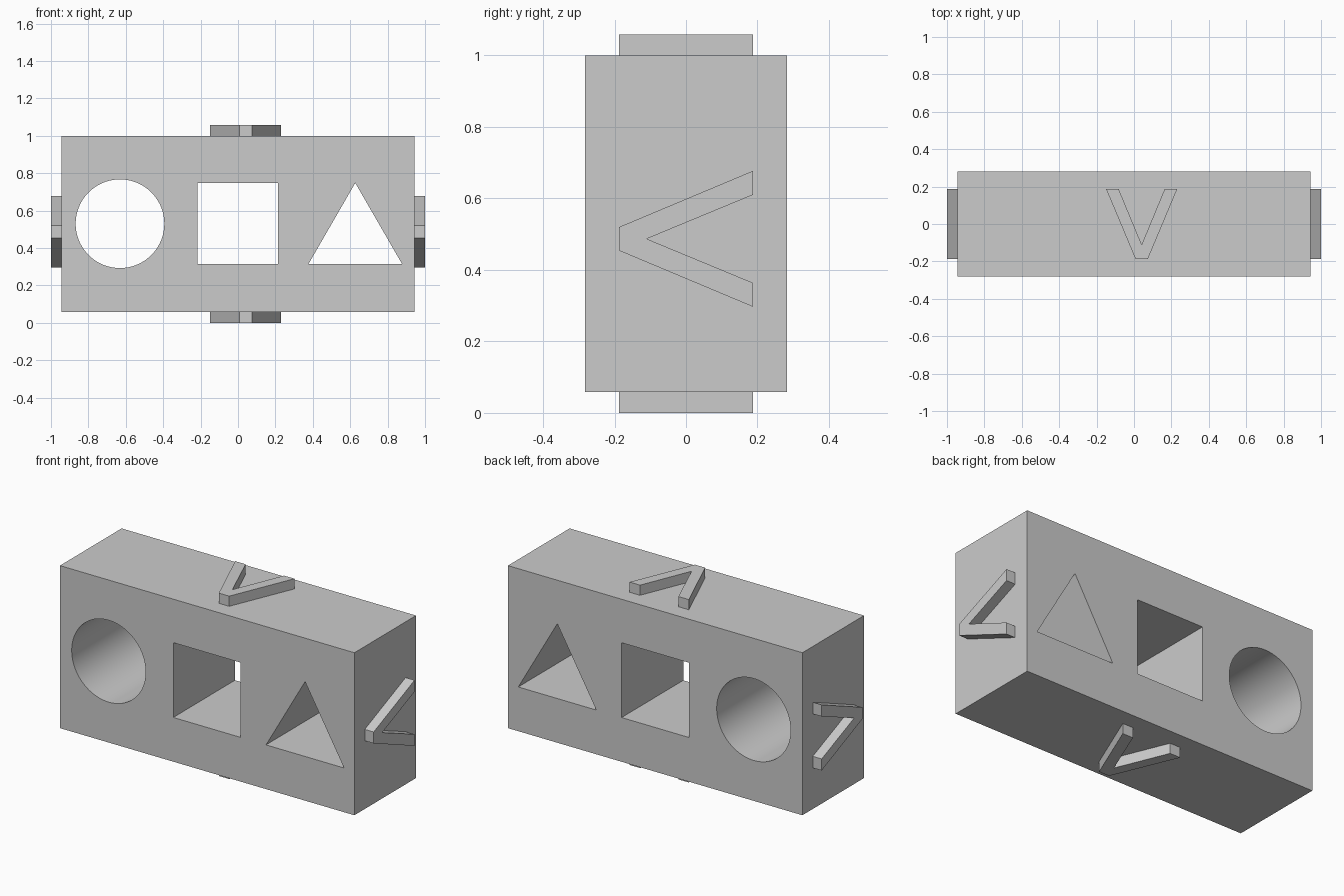
import bpy
from math import cos, sin, tau
from mathutils import Vector

cube = bpy.data.objects.get("Cube")
if cube:
    bpy.data.objects.remove(cube, do_unlink=True)

grey = bpy.data.materials.new("light grey")
grey.use_nodes = True
colour = (0.6, 0.6, 0.6, 1)
grey.diffuse_color = colour
grey.node_tree.nodes["Principled BSDF"].inputs["Base Color"].default_value = colour


def prism(name, outline, place, low, high):
    """Extrude a 2D outline from low to high; place(u, v, w) maps it into space."""
    n = len(outline)
    verts = [place(u, v, w) for w in (low, high) for u, v in outline]
    faces = [range(n), range(n, 2 * n)]
    faces += [(i, (i + 1) % n, n + (i + 1) % n, n + i) for i in range(n)]
    mesh = bpy.data.meshes.new(name)
    mesh.from_pydata([Vector(p) for p in verts], [], [tuple(f) for f in faces])
    mesh.materials.append(grey)
    obj = bpy.data.objects.new(name, mesh)
    bpy.context.collection.objects.link(obj)
    bpy.ops.object.select_all(action="DESELECT")
    obj.select_set(True)
    bpy.context.view_layer.objects.active = obj
    bpy.ops.object.mode_set(mode="EDIT")
    bpy.ops.mesh.select_all(action="SELECT")
    bpy.ops.mesh.normals_make_consistent(inside=False)
    bpy.ops.object.mode_set(mode="OBJECT")
    return obj


def rectangle(x0, x1, z0, z1):
    return [(x0, z0), (x1, z0), (x1, z1), (x0, z1)]


def front_plane(u, v, w):
    return u, w, v


# Block
W, D, BOTTOM, TOP = 0.943, 0.282, 0.059, 1.0
block = prism("block", rectangle(-W, W, BOTTOM, TOP), front_plane, -D, D)

# Round, square and triangular holes through the block
holes = {
    "round_hole_cutter": [(-0.631 + 0.237 * cos(tau * i / 96),
                           0.53 + 0.237 * sin(tau * i / 96)) for i in range(96)],
    "square_hole_cutter": rectangle(-0.217, 0.215, 0.315, 0.748),
    "triangle_hole_cutter": [(0.377, 0.315), (0.877, 0.315), (0.627, 0.748)],
}
for name, outline in holes.items():
    cutter = prism(name, outline, front_plane, -D - 0.1, D + 0.1)
    cutter.hide_render = True
    cut = block.modifiers.new(name, "BOOLEAN")
    cut.operation = "DIFFERENCE"
    cut.solver = "EXACT"
    cut.object = cutter
    bpy.context.view_layer.objects.active = block
    bpy.ops.object.modifier_apply(modifier=name)
    bpy.data.objects.remove(cutter, do_unlink=True)

bpy.ops.object.select_all(action="DESELECT")
block.select_set(True)
bpy.context.view_layer.objects.active = block
bpy.ops.object.shade_smooth_by_angle(angle=0.5)

# Raised chevrons, all pointing to the front
ARM, TIP, REACH = 0.19, 0.033, 0.187
chevron = [(-ARM, REACH), (-ARM + 0.067, REACH), (0, -0.11), (ARM - 0.067, REACH),
           (ARM, REACH), (TIP, -REACH), (-TIP, -REACH)]


def flat_plane(u, v, w):
    return 0.041 + u, v, w


def side_plane(u, v, w):
    return w, v, 0.487 + u


prism("top_chevron", chevron, flat_plane, TOP, TOP + BOTTOM)
prism("bottom_chevron", chevron, flat_plane, 0, BOTTOM)
prism("left_chevron", chevron, side_plane, W, 1)
prism("right_chevron", chevron, side_plane, -1, -W)
